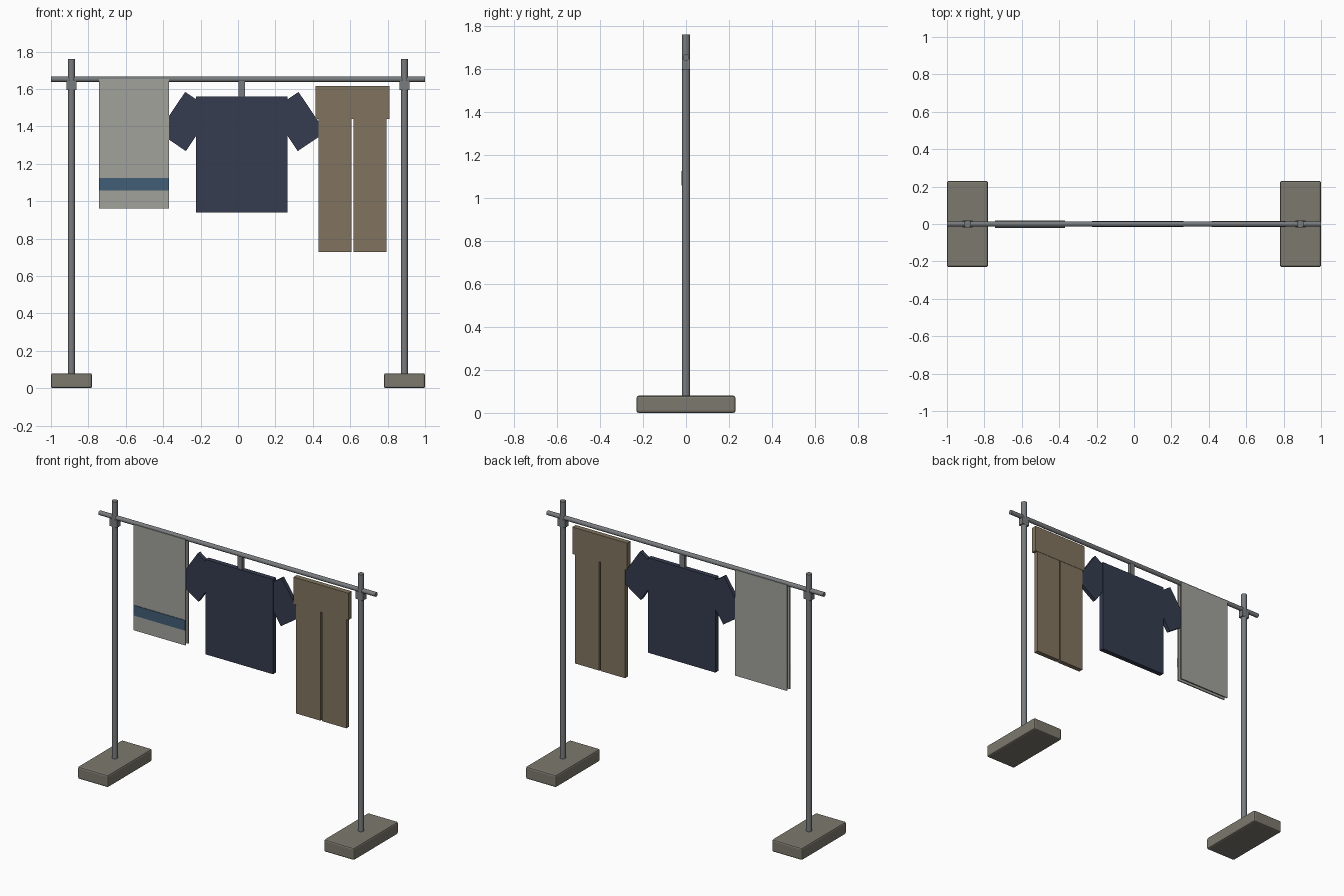
import bpy, math

if "Cube" in bpy.data.objects:
    bpy.data.objects.remove(bpy.data.objects["Cube"])

def mat(name, rgb):
    m = bpy.data.materials.new(name)
    m.diffuse_color = (*rgb, 1)
    m.use_nodes = True
    m.node_tree.nodes["Principled BSDF"].inputs["Base Color"].default_value = m.diffuse_color
    return m

STEEL = mat("steel", (0.19, 0.20, 0.21))
STONE = mat("stone", (0.20, 0.19, 0.155))
TOWEL = mat("towel_cloth", (0.36, 0.36, 0.33))
BLUE = mat("stripe_blue", (0.055, 0.11, 0.18))
NAVY = mat("navy_cloth", (0.035, 0.045, 0.08))
BROWN = mat("brown_cloth", (0.22, 0.175, 0.115))

def box(name, lo, hi, material, bevel=0.0, rot_y=0.0):
    bpy.ops.mesh.primitive_cube_add(
        size=1, location=[(a + b) / 2 for a, b in zip(lo, hi)], rotation=(0, rot_y, 0))
    o = bpy.context.object
    o.name = name
    o.scale = [b - a for a, b in zip(lo, hi)]
    bpy.ops.object.transform_apply(location=False, rotation=False, scale=True)
    o.data.materials.append(material)
    if bevel:
        b = o.modifiers.new("bevel", 'BEVEL')
        b.width, b.segments = bevel, 2
    return o

def rod(name, radius, length, loc, rot=(0, 0, 0)):
    bpy.ops.mesh.primitive_cylinder_add(
        vertices=16, radius=radius, depth=length, location=loc, rotation=rot)
    o = bpy.context.object
    o.name = name
    o.data.materials.append(STEEL)
    bpy.ops.object.shade_smooth_by_angle(angle=math.radians(35))
    return o

# Stand: weighted feet, posts, clamps and the rail
for side, s in (("left", -1), ("right", 1)):
    x = 0.89 * s
    box(f"{side}_foot", (x - 0.11, -0.23, 0), (x + 0.11, 0.23, 0.08), STONE, 0.01)
    rod(f"{side}_post", 0.0187, 1.70, (x, 0, 0.91))
    box(f"{side}_clamp", (x - 0.026, -0.018, 1.595), (x + 0.026, 0.018, 1.645), STEEL)
rod("rail", 0.0145, 2.0, (0, 0, 1.652), (0, math.pi / 2, 0))

# Towel: two hanging panels and a stripe on the front
box("towel_front", (-0.742, -0.0185, 0.96), (-0.368, -0.0105, 1.652), TOWEL)
box("towel_back", (-0.742, 0.0105, 0.96), (-0.368, 0.0185, 1.652), TOWEL)
box("towel_stripe", (-0.742, -0.022, 1.058), (-0.368, -0.017, 1.125), BLUE)

# Shirt: hanger stem, body and two angled sleeves
CX = 0.0205
box("hanger_stem", (CX - 0.017, -0.011, 1.55), (CX + 0.017, 0.011, 1.65), STEEL)
box("shirt_body", (CX - 0.244, -0.016, 0.94), (CX + 0.244, 0.016, 1.56), NAVY)
for side, s in (("left", -1), ("right", 1)):
    x = CX + 0.301 * s
    box(f"{side}_sleeve", (x - 0.09, -0.013, 1.296), (x + 0.09, 0.013, 1.556),
        NAVY, rot_y=-s * math.radians(34))

# Trousers: waist panel and two legs
box("trouser_waist", (0.414, -0.017, 1.44), (0.81, 0.017, 1.616), BROWN)
for side, x in (("left", 0.43), ("right", 0.617)):
    box(f"{side}_trouser_leg", (x, -0.015, 0.728), (x + 0.177, 0.015, 1.45), BROWN)
